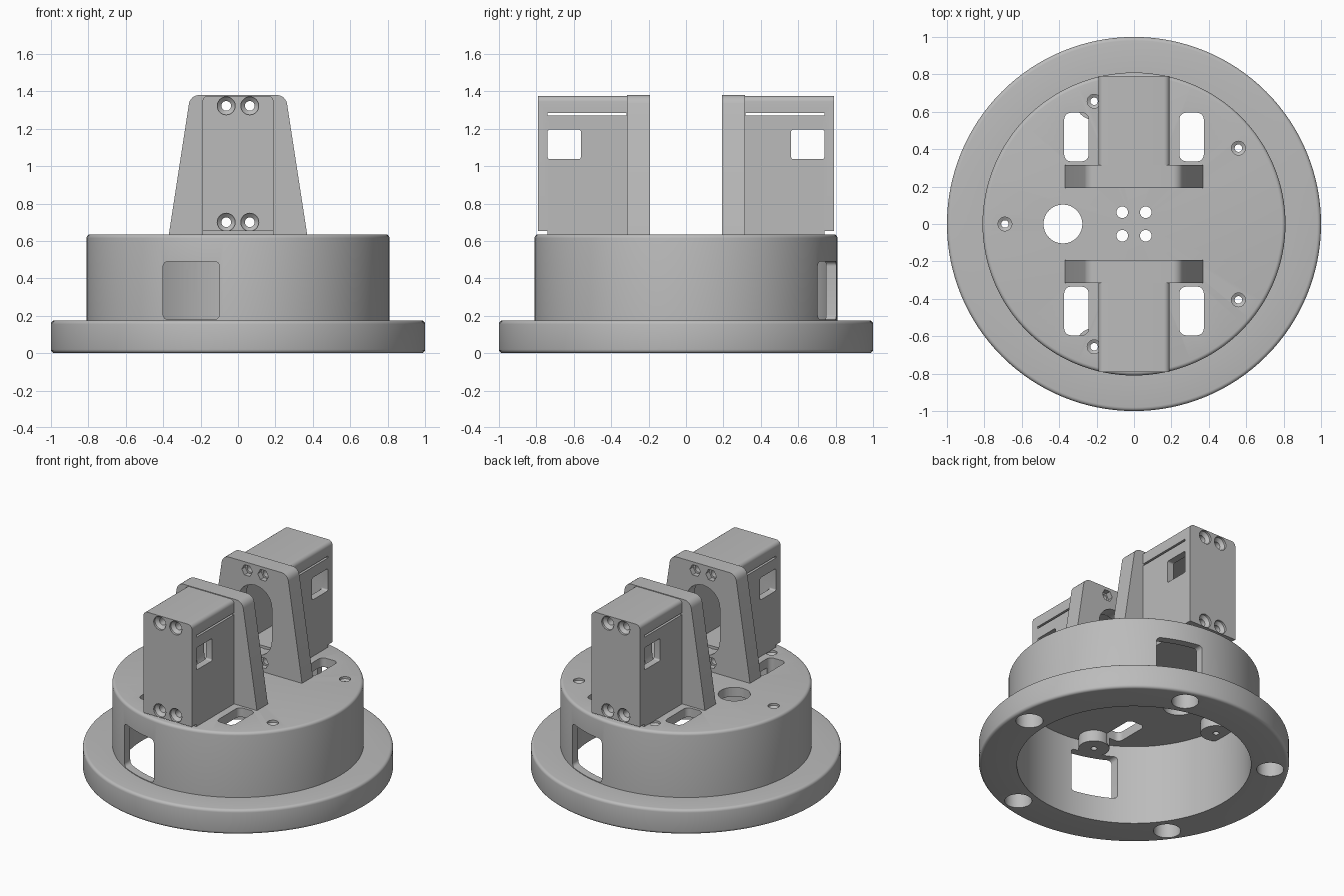
import bpy, bmesh, math
from mathutils import Vector, Matrix

cube = bpy.data.objects.get("Cube")
if cube:
    bpy.data.objects.remove(cube, do_unlink=True)

grey = bpy.data.materials.new("plain grey")
grey.use_nodes = True
grey.diffuse_color = (0.5, 0.5, 0.5, 1)
grey.node_tree.nodes["Principled BSDF"].inputs["Base Color"].default_value = (0.5, 0.5, 0.5, 1)


def finish(bm, name):
    bmesh.ops.recalc_face_normals(bm, faces=bm.faces)
    mesh = bpy.data.meshes.new(name)
    bm.to_mesh(mesh)
    bm.free()
    mesh.materials.append(grey)
    obj = bpy.data.objects.new(name, mesh)
    bpy.context.collection.objects.link(obj)
    return obj


def rounded(points, radii, steps=6):
    """Polygon outline with each corner replaced by an arc."""
    out = []
    for i, p in enumerate(points):
        p, r = Vector(p), radii[i]
        a = (Vector(points[i - 1]) - p).normalized()
        b = (Vector(points[(i + 1) % len(points)]) - p).normalized()
        if r == 0:
            out.append(p)
            continue
        half = a.angle(b) / 2
        centre = p + (a + b).normalized() * r / math.sin(half)
        start = p + a * r / math.tan(half) - centre
        end = p + b * r / math.tan(half) - centre
        sweep = math.pi - 2 * half
        for k in range(steps + 1):
            t = k / steps
            out.append(centre + (start * math.sin((1 - t) * sweep)
                                 + end * math.sin(t * sweep)) / math.sin(sweep))
    return out


def rect(u0, u1, v0, v1, r=0.0):
    return rounded([(u0, v0), (u1, v0), (u1, v1), (u0, v1)], [r] * 4)


def prism(name, outline, axis, lo, hi):
    """Extrude an outline along the x, y or z axis."""
    place = {"x": lambda u, v, w: (w, u, v),
             "y": lambda u, v, w: (u, w, v),
             "z": lambda u, v, w: (u, v, w)}[axis]
    bm = bmesh.new()
    face = bm.faces.new([bm.verts.new(place(p[0], p[1], lo)) for p in outline])
    moved = bmesh.ops.extrude_face_region(bm, geom=[face])["geom"]
    bmesh.ops.translate(bm, vec=place(0, 0, hi - lo),
                        verts=[g for g in moved if isinstance(g, bmesh.types.BMVert)])
    return finish(bm, name)


def lathe(name, profile, steps=32, matrix=Matrix()):
    """Spin a closed radius/height profile round z, then place it."""
    bm = bmesh.new()
    verts = [bm.verts.new((p[0], 0, p[1])) for p in profile]
    edges = [bm.edges.new((verts[i - 1], verts[i])) for i in range(len(verts))]
    bmesh.ops.spin(bm, geom=verts + edges, cent=(0, 0, 0), axis=(0, 0, 1),
                   angle=2 * math.pi, steps=steps, use_merge=True)
    bmesh.ops.remove_doubles(bm, verts=bm.verts, dist=0.0001)
    # the axis edges collapse into loose wire
    bmesh.ops.delete(bm, geom=[e for e in bm.edges if not e.link_faces], context="EDGES")
    bmesh.ops.transform(bm, matrix=matrix, verts=bm.verts)
    return finish(bm, name)


def cylinder(x, y, r, lo, hi):
    return lathe("tool", [(0, lo), (r, lo), (r, hi), (0, hi)], 32,
                 Matrix.Translation((x, y, 0)))


def combine(obj, tool, operation="DIFFERENCE"):
    mod = obj.modifiers.new("combine", "BOOLEAN")
    mod.operation, mod.object, mod.solver = operation, tool, "EXACT"
    bpy.context.view_layer.objects.active = obj
    bpy.ops.object.modifier_apply(modifier=mod.name)
    bpy.data.objects.remove(tool, do_unlink=True)


def smooth(obj):
    bpy.ops.object.select_all(action="DESELECT")
    obj.select_set(True)
    bpy.context.view_layer.objects.active = obj
    bpy.ops.object.shade_smooth_by_angle(angle=math.radians(32))


# Hollow flanged base, open underneath
TOP, CEILING = 0.635, 0.57
base = lathe("base", rounded(
    [(0, CEILING), (0.755, CEILING), (0.755, 0), (1, 0), (1, 0.175),
     (0.81, 0.175), (0.81, TOP), (0, TOP)],
    [0, 0, 0, 0.02, 0.02, 0, 0.02, 0], 4), 128)

# Screw bosses under the lid, then their countersunk holes
spots = [(0.69 * math.cos(math.radians(36 + 72 * k)),
          0.69 * math.sin(math.radians(36 + 72 * k))) for k in range(5)]
for x, y in spots:
    combine(base, cylinder(x, y, 0.1, 0.49, 0.6), "UNION")
for x, y in spots:
    combine(base, lathe("tool", [(0, 0.4), (0.02, 0.4), (0.02, 0.61), (0.037, 0.62),
                                 (0.037, 0.7), (0, 0.7)], 24, Matrix.Translation((x, y, 0))))

# Blind pockets under the flange
for k in range(5):
    a = math.radians(72 * k)
    combine(base, cylinder(0.88 * math.cos(a), 0.88 * math.sin(a), 0.088, -0.1, 0.13))

# Cable hole, four centre holes and four slots in the lid
combine(base, cylinder(-0.38, 0, 0.104, 0.5, 0.7))
for sx in (-1, 1):
    for sy in (-1, 1):
        combine(base, cylinder(sx * 0.063, sy * 0.063, 0.031, 0.5, 0.7))
        x, y = sx * 0.308, sy * 0.465
        combine(base, prism("tool", rect(x - 0.065, x + 0.065, y - 0.13, y + 0.13, 0.035),
                            "z", 0.5, 0.7))

# Wall openings, one at the front and one diagonally opposite
for s in (-1, 1):
    x = s * 0.25
    combine(base, prism("tool", rect(x - 0.15, x + 0.15, 0.18, 0.49, 0.025), "y",
                        min(s * 0.5, s * 0.9), max(s * 0.5, s * 0.9)))
smooth(base)

# Upright bracket: tapered plate with a housing behind it
bracket = prism("front_bracket", rounded(
    [(-0.37, 0.632), (0.37, 0.632), (0.255, 1.38), (-0.255, 1.38)],
    [0, 0, 0.055, 0.055]), "y", -0.315, -0.192)
combine(bracket, prism("tool", rounded(
    [(-0.19, 0.632), (0.19, 0.632), (0.19, 1.375), (-0.19, 1.375)],
    [0, 0, 0.03, 0.03]), "y", -0.79, -0.25), "UNION")

# Gap under the end cover, inner cavity and its round-ended mouth
combine(bracket, prism("tool", rect(-0.3, 0.3, 0.6, 0.652), "y", -0.9, -0.74))
combine(bracket, prism("tool", rect(-0.14, 0.14, 0.76, 1.24), "y", -0.74, -0.28))
combine(bracket, prism("tool", rect(-0.132, 0.132, 0.74, 1.235, 0.131), "y", -0.3, -0.1))

# Side windows and the thin slit above them
combine(bracket, prism("tool", rect(-0.74, -0.562, 1.037, 1.195, 0.012), "x", -0.3, 0.3))
combine(bracket, prism("tool", rect(-0.74, -0.318, 1.27, 1.284), "x", -0.3, 0.3))

# Screw holes right through, countersunk on the outside, six-sided inside
for x in (-0.063, 0.063):
    for z in (0.7, 1.322):
        place = Matrix.Translation((x, 0, z)) @ Matrix.Rotation(math.pi / 2, 4, "X")
        combine(bracket, lathe("tool", [(0, 0.1), (0.026, 0.1), (0.026, 0.755), (0.048, 0.775),
                                        (0.048, 0.9), (0, 0.9)], 24, place))
        combine(bracket, lathe("tool", [(0, 0.1), (0.042, 0.1), (0.042, 0.23), (0, 0.23)],
                               6, place))
smooth(bracket)

# Matching bracket at the back, turned half round
back = bracket.copy()
back.data = bracket.data.copy()
back.name = "back_bracket"
back.data.transform(Matrix.Rotation(math.pi, 4, "Z"))
bpy.context.collection.objects.link(back)
